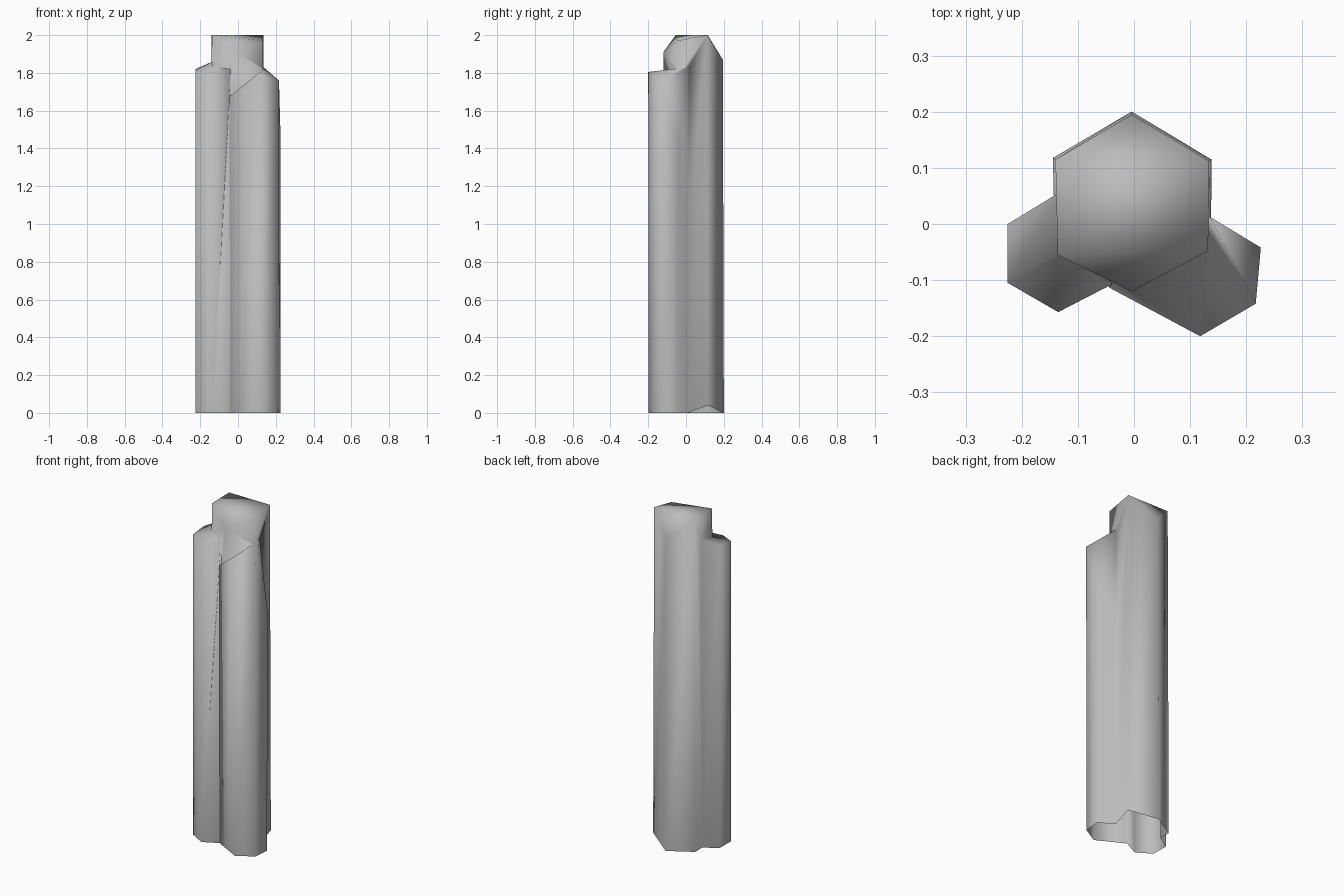
import bpy
import bmesh
from mathutils import Vector

if "Cube" in bpy.data.objects:
    bpy.data.objects.remove(bpy.data.objects["Cube"], do_unlink=True)

stone = bpy.data.materials.new("grey_stone")
stone.use_nodes = True
GREY = (0.5, 0.5, 0.5, 1)
stone.diffuse_color = GREY
stone.node_tree.nodes["Principled BSDF"].inputs["Base Color"].default_value = GREY


def column(name, rim, cap, taper):
    """Six-sided column: rim is the broken top, taper scales the foot."""
    bm = bmesh.new()
    top = [bm.verts.new(p) for p in rim]
    mid = sum((Vector(p) for p in rim), Vector()) / len(rim)
    foot = []
    for p in rim:
        q = mid + (Vector(p) - mid) * taper
        foot.append(bm.verts.new((q.x, q.y, -0.1)))
    n = len(rim)
    for i in range(n):
        j = (i + 1) % n
        bm.faces.new((foot[i], foot[j], top[j], top[i]))
    for tri in cap:
        bm.faces.new([top[i] for i in tri])
    bm.faces.new(foot[::-1])
    bmesh.ops.recalc_face_normals(bm, faces=bm.faces)
    mesh = bpy.data.meshes.new(name)
    bm.to_mesh(mesh)
    bm.free()
    mesh.materials.append(stone)
    obj = bpy.data.objects.new(name, mesh)
    bpy.context.collection.objects.link(obj)
    return obj


fan = [(0, i, i + 1) for i in range(1, 5)]
roof = [(0, 1, 5), (1, 2, 5), (2, 4, 5), (2, 3, 4)]

# Rims run anticlockwise from the back corner
tall = column("stone_columns", [
    (-0.004, 0.195, 1.87), (-0.14, 0.115, 2), (-0.136, -0.055, 2),
    (-0.004, -0.12, 1.91), (0.132, -0.048, 1.97), (0.134, 0.112, 2)], roof, 1.035)
left = column("short_column", [
    (-0.135, 0.055, 1.86), (-0.225, 0, 1.82), (-0.225, -0.105, 1.81),
    (-0.135, -0.157, 1.8), (-0.04, -0.108, 1.82), (-0.04, 0, 1.85)], fan, 1.0)
right = column("split_column", [
    (0.135, 0.013, 1.83), (0, 0, 1.72), (-0.045, -0.113, 1.675),
    (0.118, -0.2, 1.805), (0.217, -0.142, 1.76), (0.226, -0.042, 1.44)], fan, 0.98)

# Fuse the three columns into one shell
for other in (left, right):
    fuse = tall.modifiers.new("fuse", "BOOLEAN")
    fuse.operation = "UNION"
    fuse.solver = "EXACT"
    fuse.object = other
bpy.context.view_layer.update()
fused = bpy.data.meshes.new_from_object(
    tall.evaluated_get(bpy.context.evaluated_depsgraph_get()))
tall.modifiers.clear()
tall.data = fused
for other in (left, right):
    bpy.data.objects.remove(other, do_unlink=True)

# Trim the foot open at the ground and chip its back corner
bm = bmesh.new()
bm.from_mesh(fused)
bmesh.ops.bisect_plane(bm, geom=bm.verts[:] + bm.edges[:] + bm.faces[:],
                       plane_co=(0, 0, 0), plane_no=(0, 0, 1), clear_inner=True)
corner = min(bm.verts, key=lambda v: (v.co - Vector((0.138, 0.114, 0))).length)
corner.co.z = 0.04
for face in bm.faces:
    face.smooth = True
    face.material_index = 0
bm.to_mesh(fused)
bm.free()
